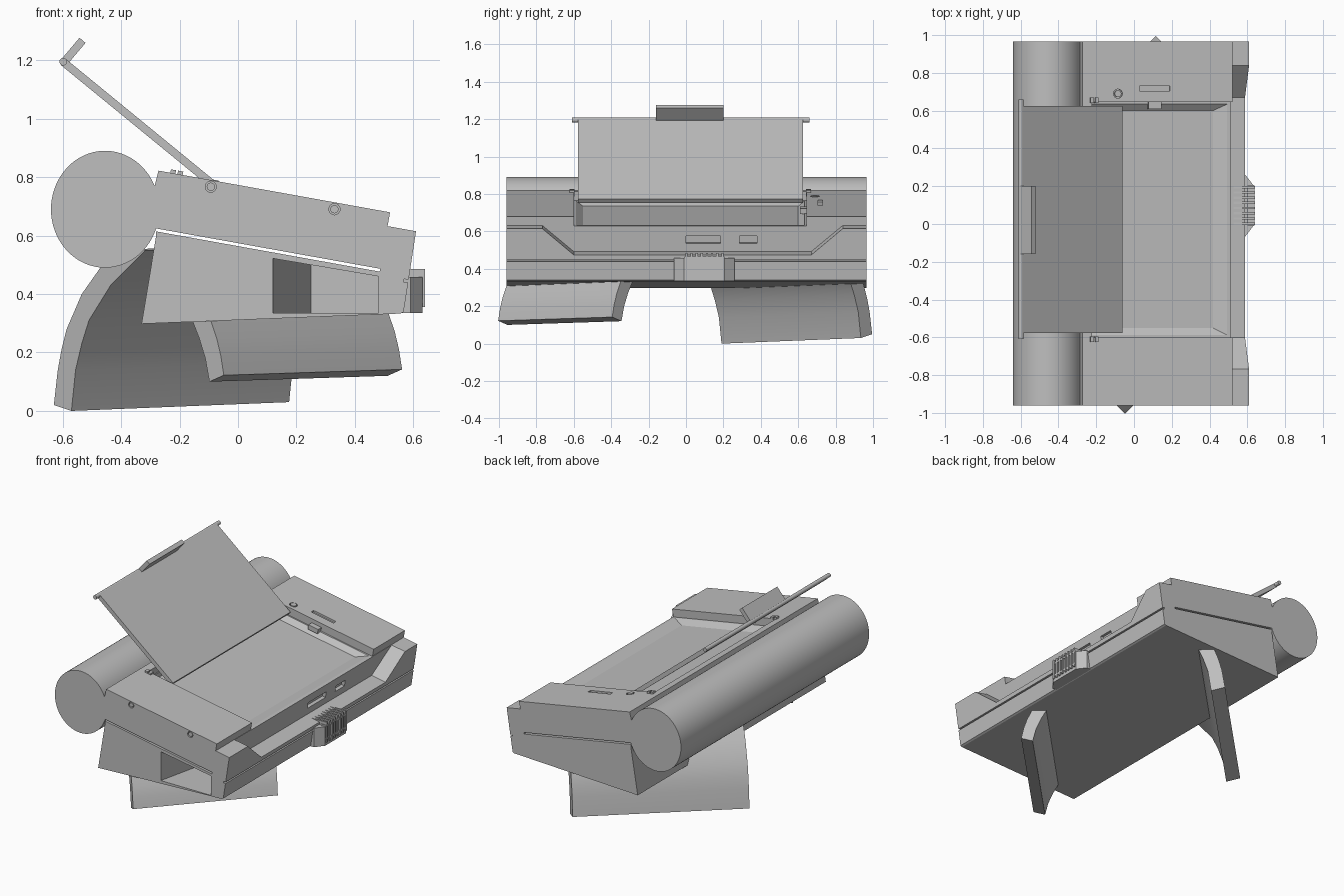
import bpy, bmesh, math
from mathutils import Vector

if "Cube" in bpy.data.objects:
    bpy.data.objects.remove(bpy.data.objects["Cube"], do_unlink=True)

grey = bpy.data.materials.new("light_grey")
grey.use_nodes = True
grey.diffuse_color = (0.52, 0.52, 0.52, 1)
grey.node_tree.nodes["Principled BSDF"].inputs["Base Color"].default_value = (0.52, 0.52, 0.52, 1)

TILT = math.radians(10.2)
Y0, Y1 = -0.96, 0.965


def tilted(u, y, v):
    """Point in the sloping frame of the case: u down the slope, v out of its top."""
    c, s = math.cos(TILT), math.sin(TILT)
    return Vector((-0.272 + u * c + v * s, y, 0.822 - u * s + v * c))


def loft(name, a, b):
    """Closed solid between two loops with the same number of points."""
    bm = bmesh.new()
    va, vb = ([bm.verts.new(p) for p in loop] for loop in (a, b))
    bm.faces.new(va)
    bm.faces.new(vb)
    n = len(va)
    for i in range(n):
        j = (i + 1) % n
        bm.faces.new((va[i], va[j], vb[j], vb[i]))
    bmesh.ops.recalc_face_normals(bm, faces=bm.faces)
    mesh = bpy.data.meshes.new(name)
    bm.to_mesh(mesh)
    bm.free()
    mesh.materials.append(grey)
    obj = bpy.data.objects.new(name, mesh)
    bpy.context.collection.objects.link(obj)
    return obj


def extrude_y(name, profile, y0, y1):
    return loft(name, [(x, y0, z) for x, z in profile], [(x, y1, z) for x, z in profile])


def box(name, x, y, z):
    return extrude_y(name, [(x[0], z[0]), (x[1], z[0]), (x[1], z[1]), (x[0], z[1])], *y)


def tilted_box(name, u, y, v):
    corners = [(u[0], y[0]), (u[1], y[0]), (u[1], y[1]), (u[0], y[1])]
    return loft(name, [tilted(a, b, v[0]) for a, b in corners],
                [tilted(a, b, v[1]) for a, b in corners])


def rod(name, x, z, rx, rz, y0, y1, n=24):
    ring = [(x + rx * math.cos(2 * math.pi * i / n), z + rz * math.sin(2 * math.pi * i / n))
            for i in range(n)]
    return extrude_y(name, ring, y0, y1)


def button(name, u, y, r, v0, v1, n=20):
    ring = [(u + r * math.cos(2 * math.pi * i / n), y + r * math.sin(2 * math.pi * i / n))
            for i in range(n)]
    return loft(name, [tilted(a, b, v0) for a, b in ring], [tilted(a, b, v1) for a, b in ring])


def bar(name, a, b, thick, y0, y1):
    a, b = Vector(a), Vector(b)
    n = Vector((a.y - b.y, b.x - a.x)).normalized() * thick / 2
    return extrude_y(name, [a + n, b + n, b - n, a - n], y0, y1)


def cut(obj, cutters):
    bpy.context.view_layer.objects.active = obj
    for c in cutters:
        c.hide_render = True
        mod = obj.modifiers.new("cut", 'BOOLEAN')
        mod.operation, mod.solver, mod.object = 'DIFFERENCE', 'EXACT', c
        bpy.ops.object.modifier_apply(modifier=mod.name)


def smooth(obj):
    bpy.ops.object.select_all(action='DESELECT')
    obj.select_set(True)
    bpy.context.view_layer.objects.active = obj
    bpy.ops.object.shade_smooth_by_angle(angle=math.radians(30))


# Case: wedge profile with a front lip
slope = [(0, 0), (0.805, 0), (0.805, -0.048), (0.904, -0.048), (0.911, -0.327)]
profile = [(p.x, p.z) for p in (tilted(u, 0, v) for u, v in slope)]
profile += [(0.555, 0.333), (-0.33, 0.298), (-0.28, 0.6), (-0.285, 0.77)]
case = extrude_y("case", profile, Y0, Y1)

# Cutters: tray, lip dip, side slit, underside recess, slots
slit = tilted_box("slit_cutter", (-0.03, 0.806), (-1.2, 1.2), (-0.206, -0.196))
tray = tilted_box("tray_cutter", (0.05, 0.85), (-0.6, 0.645), (-0.05, 0.05))


def tray_loop(u0, u1, y0, y1, v):
    return [tilted(u0, y0, v), tilted(u1, y0, v), tilted(u1, y1, v), tilted(u0, y1, v)]


floor = loft("floor_cutter", tray_loop(0.055, 0.8, -0.596, 0.641, -0.045),
             tray_loop(0.065, 0.715, -0.55, 0.6, -0.077))
dip = [(-0.825, 0), (-0.6, -0.19), (0.67, -0.19), (0.895, 0)]
lip_dip = loft("dip_cutter", [tilted(0.807, y, v) for y, v in dip],
               [tilted(1.1, y, v) for y, v in dip])
plan = [(0.11, -1.0), (0.25, -0.38), (0.48, -0.38), (0.48, -1.0)]
recess = loft("recess_cutter", [(x, y, 0.335) for x, y in plan],
              [(x, y, 0.542 - 0.17 * x) for x, y in plan])
groove = tilted_box("groove_cutter", (0.893, 1.0), (-1.1, 1.1), (-0.226, -0.216))
slots = [tilted_box("slot_cutter", (0.785, 0.85), y, (-0.145, -0.105))
         for y in ((0.0, 0.185), (0.285, 0.38))]
top_slot = tilted_box("top_slot_cutter", (0.307, 0.47), (0.705, 0.73), (-0.012, 0.05))
top_hole = button("top_hole_cutter", 0.19, 0.69, 0.024, -0.012, 0.05)
screws = [(-0.093, 0.767), (0.33, 0.69)]
holes = [rod("screw_cutter", x, z, 0.019, 0.019, -1.1, Y0 + 0.012) for x, z in screws]
case_cutters = [tray, floor, lip_dip, recess, groove, top_slot, top_hole, slit] + slots + holes
cut(case, case_cutters)

# Small fittings on the case
for x, z in screws:
    rod("side_screw", x, z, 0.014, 0.014, Y0 + 0.002, Y0 + 0.02, 20)
button("top_button", 0.19, 0.69, 0.018, -0.02, 0.003)
tilted_box("tray_latch", (0.36, 0.43), (0.61, 0.66), (-0.055, -0.025))
for y in (-0.61, 0.655):
    for u in (0.05, 0.075):
        tilted_box("hinge_knuckle", (u - 0.009, u + 0.009), (y - 0.014, y + 0.014), (-0.02, 0.012))

# Roller housing along the back
smooth(rod("back_roller", -0.455, 0.69, 0.185, 0.2, Y0, Y1, 64))

# Open lid with its tab and hinge pin
bar("lid", (-0.598, 1.194), (-0.07, 0.762), 0.027, -0.577, 0.625)
bar("lid_tab", (-0.598, 1.19), (-0.532, 1.268), 0.027, -0.16, 0.2)
smooth(rod("lid_pin", -0.598, 1.195, 0.013, 0.013, -0.61, 0.66))

# Grille bump on the front lip
bump = [(0.5, -0.065), (0.59, -0.065), (0.632, -0.01), (0.632, 0.205), (0.59, 0.26), (0.5, 0.26)]
loft("grille_bump", [(x, y, 0.335) for x, y in bump], [(x, y, 0.458) for x, y in bump])
for i in range(8):
    y = 0.002 + i * 0.0275
    x = 0.51 + 0.005 * abs(i - 3.5)
    box("grille_fin", (x, 0.64), (y - 0.006, y + 0.006), (0.355, 0.485))
for z in (0.37, 0.455):
    box("grille_rail", (0.6, 0.637), (-0.008, 0.205), (z, z + 0.012))


# Curved legs set diagonally
def leg(name, start, run, rise, side, inner, outer):
    section = inner + outer[::-1]
    d = Vector((-0.707, 0.707, 0)) * side
    loop = [Vector(start) + d * s + Vector((0, 0, z)) for s, z in section]
    obj = loft(name, loop, [p + Vector((run, run, rise)) for p in loop])
    cut(obj, [slit])
    smooth(obj)


leg("back_leg", (-0.57, 0.19, 0), 0.745, 0.03, 1,
    [(0, 0), (-0.02, 0.14), (-0.05, 0.23), (-0.085, 0.31), (-0.19, 0.43), (-0.36, 0.55)],
    [(0.085, 0.02), (0.066, 0.14), (0.048, 0.21), (0.023, 0.28), (-0.05, 0.4), (-0.2, 0.55)])
leg("front_leg", (-0.098, -0.955, 0.1), 0.61, 0.02, -1,
    [(0, 0), (-0.02, 0.08), (-0.05, 0.15), (-0.085, 0.213)],
    [(0.07, 0.022), (0.055, 0.09), (0.035, 0.15), (0.005, 0.213)])

# Remove the cutters
for c in case_cutters:
    bpy.data.objects.remove(c, do_unlink=True)
